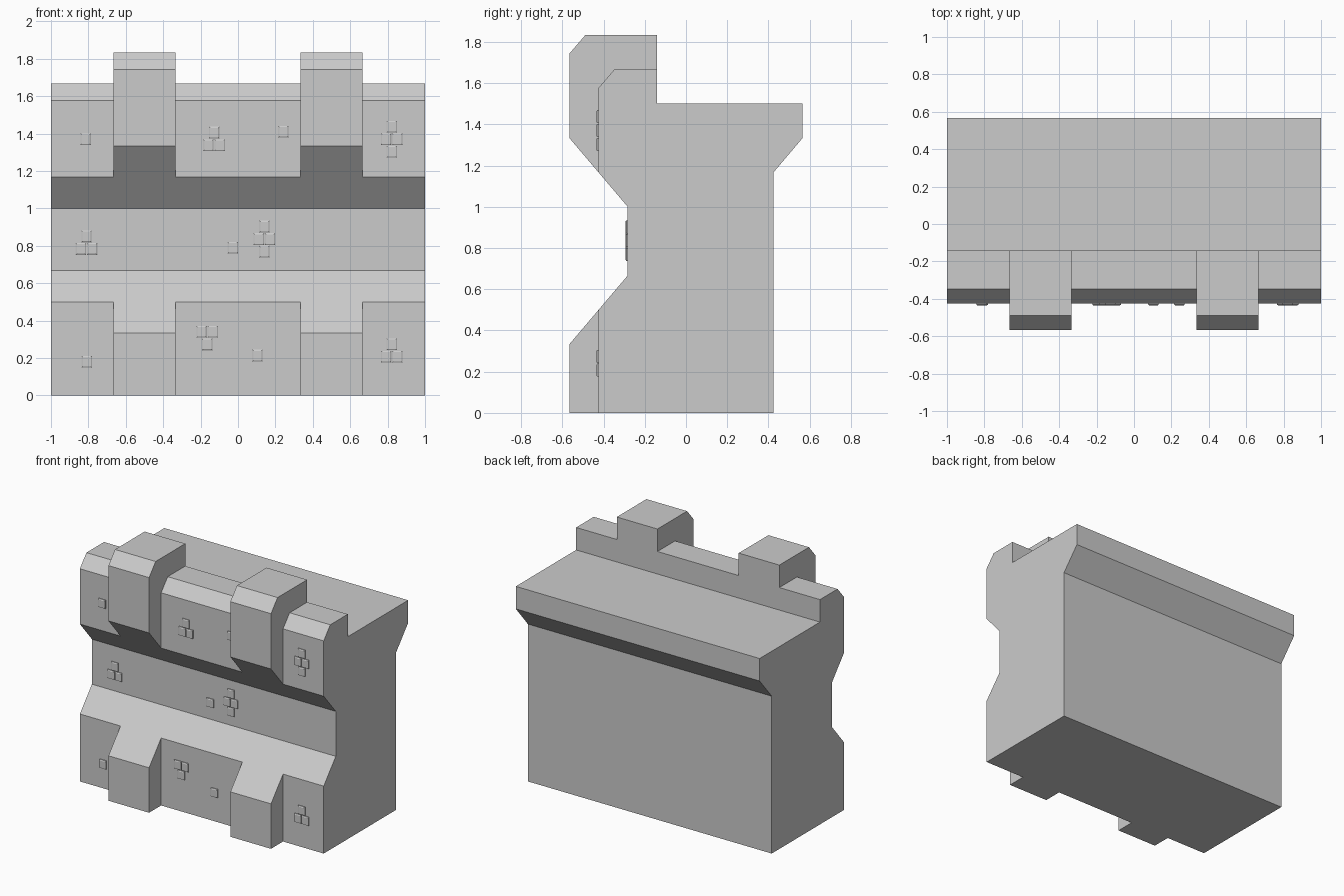
import bpy
import bmesh

cube = bpy.data.objects.get("Cube")
if cube:
    bpy.data.objects.remove(cube, do_unlink=True)

stone = bpy.data.materials.new("grey_stone")
stone.use_nodes = True
GREY = (0.6, 0.6, 0.6, 1)
stone.diffuse_color = GREY
stone.node_tree.nodes["Principled BSDF"].inputs["Base Color"].default_value = GREY

# Shared modules: depth step, height step and chamfer of the parapet
D, H = 0.1414, 1 / 6
CH_Y, CH_Z = 0.077, 0.09


def finish(name, bm):
    bmesh.ops.recalc_face_normals(bm, faces=bm.faces)
    mesh = bpy.data.meshes.new(name)
    bm.to_mesh(mesh)
    bm.free()
    mesh.materials.append(stone)
    obj = bpy.data.objects.new(name, mesh)
    bpy.context.scene.collection.objects.link(obj)
    return obj


def extrude_profile(name, points, x0, x1):
    """Sweep a side profile (y, z) from x0 to x1."""
    bm = bmesh.new()
    face = bm.faces.new([bm.verts.new((x0, y, z)) for y, z in points])
    new = bmesh.ops.extrude_face_region(bm, geom=[face])["geom"]
    verts = [v for v in new if isinstance(v, bmesh.types.BMVert)]
    bmesh.ops.translate(bm, verts=verts, vec=(x1 - x0, 0, 0))
    return finish(name, bm)


def front_profile(out, base, top):
    """Waisted front edge, from the foot up to the parapet's inner edge."""
    k = out - 2 * D
    rise = k / D * H
    return [(-out, 0), (-out, base), (-2 * D, 4 * H), (-2 * D, 6 * H),
            (-out, 6 * H + rise), (-out, top - CH_Z),
            (-out + CH_Y, top), (-D, top), (-D, 9 * H)]


# Wall with its rear walkway overhang
back = [(4 * D, 9 * H), (4 * D, 8 * H), (3 * D, 7 * H), (3 * D, 0)]
wall = extrude_profile("wall", front_profile(3 * D, 3 * H, 10 * H) + back, -1, 1)

# Two buttresses rising into merlons, merged into the wall
for side, x0 in (("right", -4 * H), ("left", 2 * H)):
    buttress = extrude_profile(
        side + "_buttress",
        front_profile(4 * D, 2 * H, 11 * H) + [(0, 9 * H), (0, 0)], x0, x0 + 2 * H)
    buttress.hide_render = True
    buttress.hide_set(True)
    union = wall.modifiers.new(side + "_union", "BOOLEAN")
    union.operation = "UNION"
    union.solver = "EXACT"
    union.object = buttress

# Bake the merge and remove the helpers
depsgraph = bpy.context.evaluated_depsgraph_get()
merged = bpy.data.meshes.new_from_object(wall.evaluated_get(depsgraph))
wall.modifiers.clear()
wall.data = merged
for side in ("right", "left"):
    bpy.data.objects.remove(bpy.data.objects[side + "_buttress"], do_unlink=True)
bm = bmesh.new()
bm.from_mesh(merged)
bmesh.ops.remove_doubles(bm, verts=bm.verts, dist=0.0005)
bmesh.ops.dissolve_limit(bm, angle_limit=0.01, verts=bm.verts, edges=bm.edges)
bm.to_mesh(merged)
bm.free()

# Raised brick clusters, as offsets in brick widths and heights
SINGLE = [(0, 0)]
TRIANGLE = [(0, 1), (-0.5, 0), (0.5, 0)]
INVERTED = [(0, -1), (-0.5, 0), (0.5, 0)]
DIAMOND = TRIANGLE + [(0, -1)]
BW, BH, PROUD = 0.06, 0.067, 0.011


def add_brick(bm, x, y, z):
    """Bevel-sided brick standing proud of a wall face at depth y."""
    rings = []
    for depth, inset in ((0.01, 0.002), (-PROUD + 0.004, 0.002), (-PROUD, 0.008)):
        w, h = BW / 2 - inset, BH / 2 - inset
        rings.append([bm.verts.new((x + sx * w, y + depth, z + sz * h))
                      for sx, sz in ((-1, -1), (1, -1), (1, 1), (-1, 1))])
    for a, b in zip(rings, rings[1:]):
        for i in range(4):
            j = (i + 1) % 4
            bm.faces.new((a[i], a[j], b[j], b[i]))
    bm.faces.new(rings[0][::-1])
    bm.faces.new(rings[-1])


rows = {
    "upper_bricks": (-3 * D, [(SINGLE, -0.815, 1.37), (TRIANGLE, -0.128, 1.338),
                              (SINGLE, 0.243, 1.41), (DIAMOND, 0.822, 1.37)]),
    "middle_bricks": (-2 * D, [(TRIANGLE, -0.81, 0.783), (SINGLE, -0.027, 0.79),
                               (DIAMOND, 0.141, 0.836)]),
    "lower_bricks": (-3 * D, [(SINGLE, -0.808, 0.18), (INVERTED, -0.165, 0.34),
                              (SINGLE, 0.104, 0.213), (TRIANGLE, 0.822, 0.207)]),
}
for name, (y, clusters) in rows.items():
    bm = bmesh.new()
    for pattern, cx, cz in clusters:
        for dx, dz in pattern:
            add_brick(bm, cx + dx * BW, y, cz + dz * BH)
    finish(name, bm)
